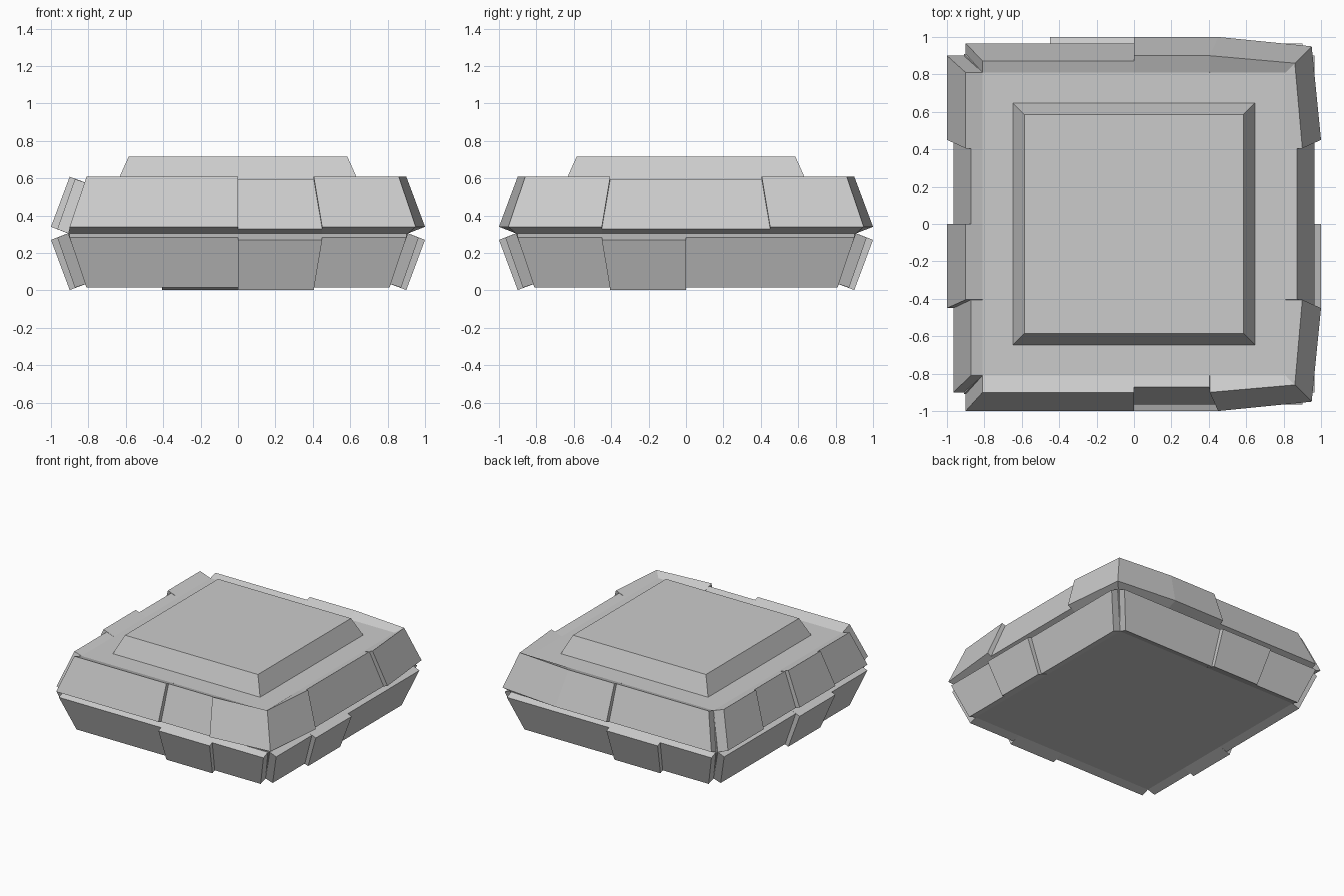
import bpy, bmesh
from mathutils import Matrix
from math import pi

if "Cube" in bpy.data.objects:
    bpy.data.objects.remove(bpy.data.objects["Cube"])

MID = 0.305          # height of the groove between the two tiers
CORNER = 0.95        # panel end marker for the chamfered corners


def make(name, verts, faces, mat=Matrix()):
    bm = bmesh.new()
    vs = [bm.verts.new(v) for v in verts]
    for f in faces:
        bm.faces.new([vs[i] for i in f])
    bm.transform(mat)
    bmesh.ops.recalc_face_normals(bm, faces=bm.faces)
    me = bpy.data.meshes.new(name)
    bm.to_mesh(me)
    bm.free()
    ob = bpy.data.objects.new(name, me)
    bpy.context.collection.objects.link(ob)
    return ob


def stacked(name, levels):
    """Square block through (half width, height) levels."""
    verts = [(x * r, y * r, z) for r, z in levels
             for x, y in ((-1, -1), (1, -1), (1, 1), (-1, 1))]
    n = len(levels)
    faces = [(0, 1, 2, 3), tuple(range(4 * n - 4, 4 * n))]
    for k in range(n - 1):
        for i in range(4):
            j = (i + 1) % 4
            faces.append((4 * k + i, 4 * k + j, 4 * k + 4 + j, 4 * k + 4 + i))
    make(name, verts, faces)


BOX = [(0, 1, 2, 3), (4, 5, 6, 7), (0, 1, 5, 4), (1, 2, 6, 5), (2, 3, 7, 6), (3, 0, 4, 7)]


def panel(name, side, u0, u1, thick, lower):
    """Sloped slab; profile runs outer wide, outer narrow, inner narrow, inner wide."""
    if thick:
        prof = [(1.0, 0.035), (0.9, 0.303), (0.81, 0.27), (0.91, 0.0)]
    else:
        prof = [(0.966, 0.023), (0.872, 0.29), (0.81, 0.27), (0.91, 0.0)]
    verts = []
    for u in (u0, u1):
        for i, (d, h) in enumerate(prof):
            narrow = i in (1, 2)
            uu = u * (0.9 if narrow else 1.0)
            if abs(u) == CORNER:
                d = (0.95, 0.86, 0.81, 0.91)[i]
                uu = d if u > 0 else -d
            verts.append((uu, -d, MID - h if lower else MID + h))
    make(name, verts, BOX, Matrix.Rotation(side * pi / 2, 4, 'Z'))


# Core body and raised lid
stacked("core", [(0.81, 0.035), (0.91, MID), (0.81, 0.575)])
stacked("lid", [(0.65, 0.57), (0.585, 0.715)])

# Armour panels per side (front, right, back, left): (start, end, thick)
upper = [
    [(-.9, 0, 1), (0, .45, 0), (.45, CORNER, 1)],
    [(-CORNER, -.45, 1), (-.45, .45, 0), (.45, CORNER, 1)],
    [(-CORNER, -.45, 1), (-.45, 0, 1), (0, .9, 0)],
    [(-.9, -.45, 1), (-.45, 0, 0), (0, .45, 1), (.45, .9, 0)],
]
mid_right = [(-.9, 0, 0), (0, .45, 1), (.45, .9, 0)]
mid_left = [(-.9, -.45, 0), (-.45, 0, 1), (0, .9, 0)]
lower = [mid_right, mid_left, mid_right, mid_right]

for tier, sides in (("upper", upper), ("lower", lower)):
    for s, row in enumerate(sides):
        for u0, u1, thick in row:
            panel(f"{tier}_panel", s, u0, u1, thick, tier == "lower")
